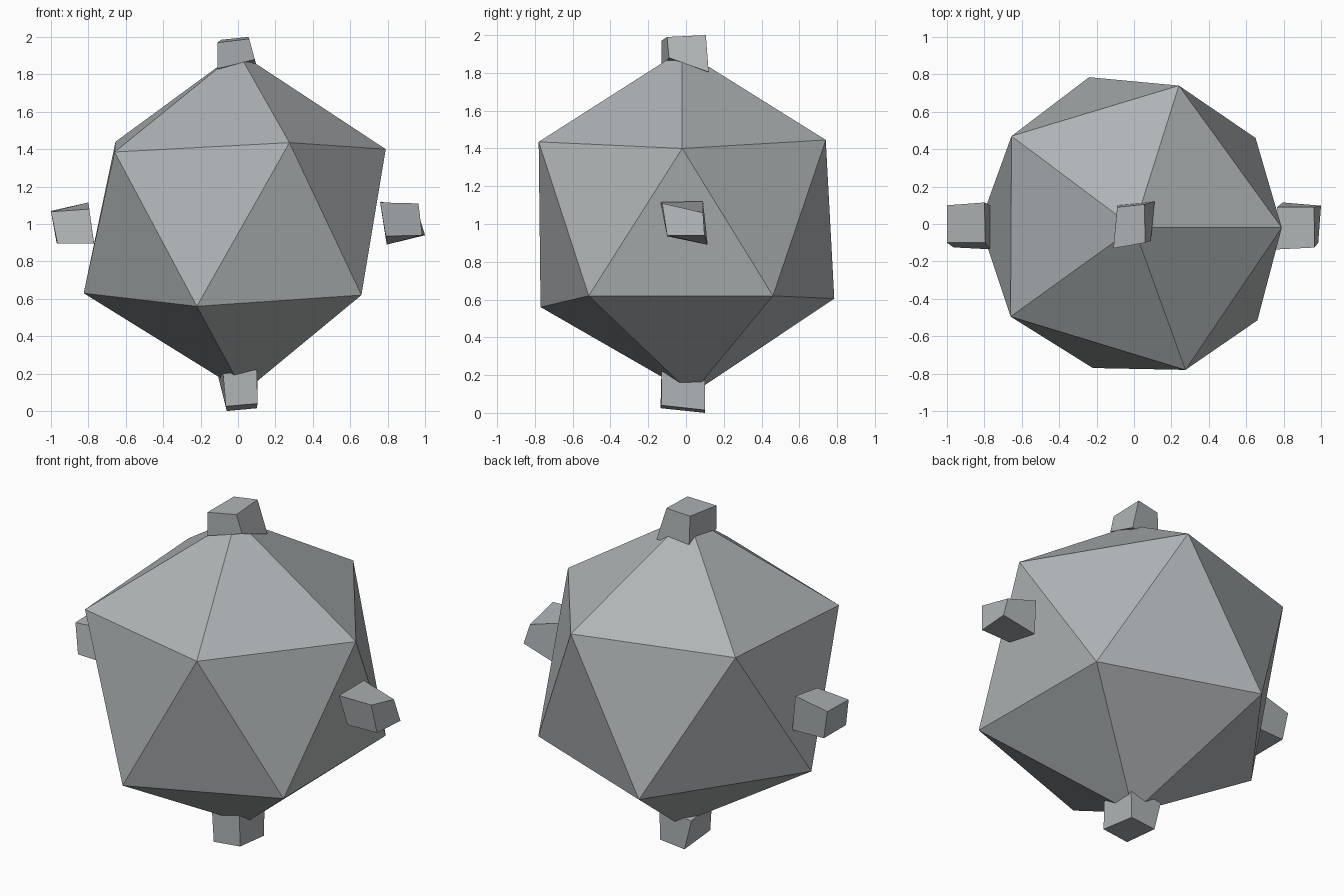
import bpy, bmesh

if "Cube" in bpy.data.objects:
    bpy.data.objects.remove(bpy.data.objects["Cube"])

grey = bpy.data.materials.new("stone_grey")
grey.diffuse_color = (0.43, 0.455, 0.465, 1)
grey.use_nodes = True
grey.node_tree.nodes["Principled BSDF"].inputs["Base Color"].default_value = grey.diffuse_color


def hull_object(name, points):
    """Flat-faced convex solid around a few corner points."""
    bm = bmesh.new()
    for p in points:
        bm.verts.new(p)
    bmesh.ops.convex_hull(bm, input=bm.verts[:])
    finish(name, bm)


def peg(name, centre, top, bottom):
    """Rough block: four top and four bottom corners, offset from its centre."""
    bm = bmesh.new()
    t, b = ([bm.verts.new([c + o for c, o in zip(centre, p)]) for p in ring]
            for ring in (top, bottom))
    bm.faces.new(t)
    bm.faces.new(b[::-1])
    for i in range(4):
        j = (i + 1) % 4
        bm.faces.new((b[i], b[j], t[j], t[i]))
    finish(name, bm)


def finish(name, bm):
    bmesh.ops.recalc_face_normals(bm, faces=bm.faces[:])
    mesh = bpy.data.meshes.new(name)
    bm.to_mesh(mesh)
    bm.free()
    mesh.materials.append(grey)
    bpy.context.collection.objects.link(bpy.data.objects.new(name, mesh))


# Uneven twenty-sided body: two poles and two staggered rings of five
upper = [(.79, -.02, 1.40), (.24, .74, 1.445), (-.655, .47, 1.44),
         (-.66, -.495, 1.385), (.275, -.78, 1.435)]
lower = [(.65, .46, .62), (-.24, .785, .605), (-.825, 0, .63),
         (-.22, -.77, .56), (.66, -.515, .62)]
hull_object("body", [(0, -.02, 1.92), (.03, .03, .10)] + upper + lower)

# Four rough pegs; corners run front left, front right, back right, back left
peg("right_peg", (.88, 0, 1),
    [(-.12, -.136, .115), (.085, -.126, .11), (.083, .09, .06), (-.115, .09, .12)],
    [(-.09, -.10, -.065), (.105, -.10, -.06), (.12, .098, -.06), (-.085, .115, -.11)])
peg("left_peg", (-.88, 0, 1),
    [(-.12, -.10, .065), (.085, -.10, .08), (.08, .115, .115), (-.12, .10, .07)],
    [(-.085, -.125, -.105), (.11, -.135, -.105), (.11, .10, -.10), (-.09, .09, -.10)])
peg("top_peg", (0, 0, 1.89),
    [(-.11, -.13, .08), (.06, -.10, .10), (.055, .105, .11), (-.09, .09, .095)],
    [(-.11, -.13, -.06), (.09, -.09, -.01), (.11, .12, -.085), (-.09, .10, -.09)])
peg("bottom_peg", (0, 0, .11),
    [(-.08, -.13, .09), (.10, -.13, .11), (.105, .10, .09), (-.105, .10, .07)],
    [(-.065, -.135, -.085), (.105, -.13, -.07), (.10, .10, -.095), (-.06, .10, -.11)])
